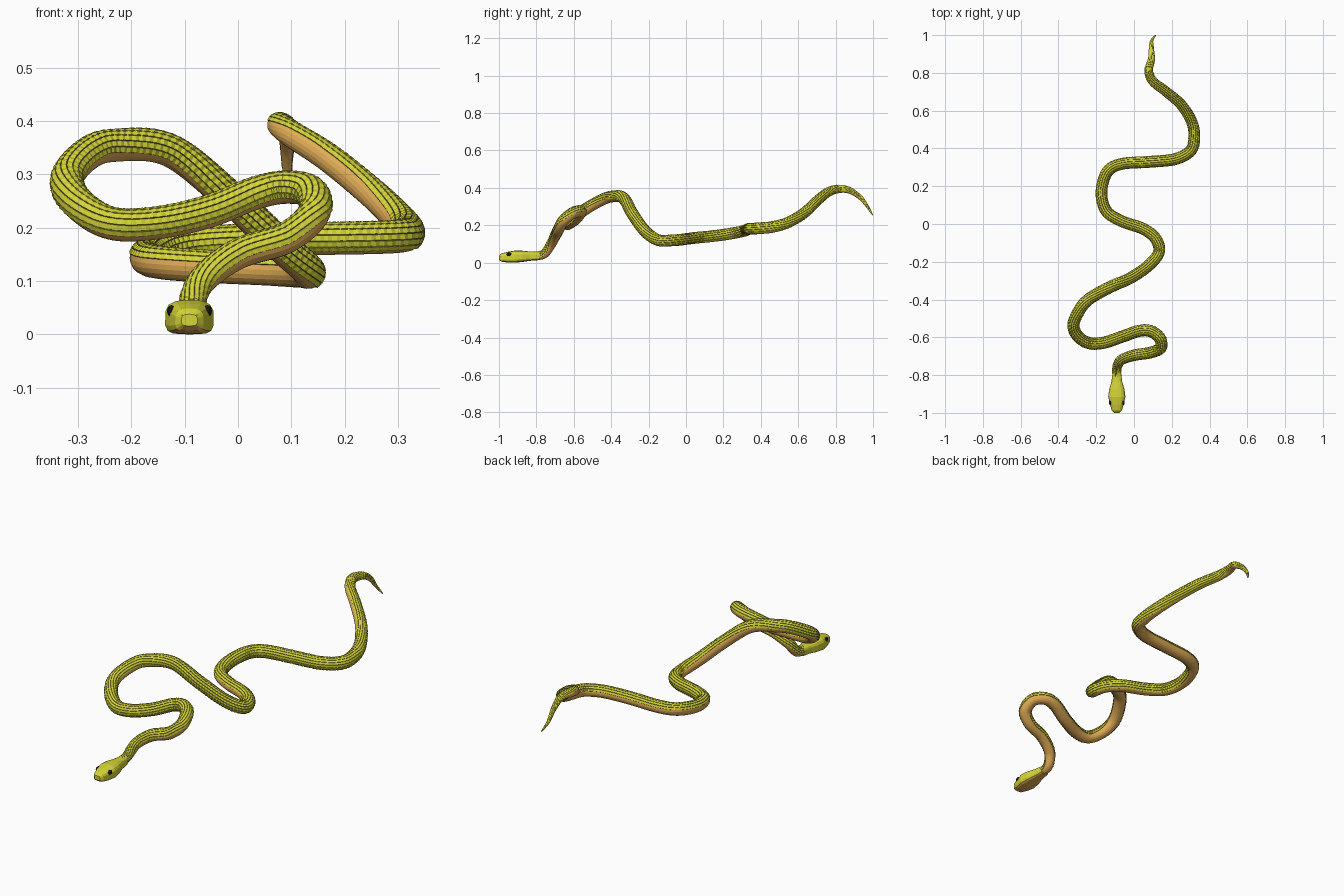
import bpy, bmesh
from math import cos, sin, pi, radians, copysign
from mathutils import Vector

cube = bpy.data.objects.get("Cube")
if cube:
    bpy.data.objects.remove(cube, do_unlink=True)


def material(name, colour):
    mat = bpy.data.materials.new(name)
    mat.use_nodes = True
    mat.diffuse_color = (*colour, 1)
    mat.node_tree.nodes["Principled BSDF"].inputs["Base Color"].default_value = (*colour, 1)
    return mat


GREEN = material("yellow_green_scales", (0.67, 0.67, 0.04))
OLIVE = material("dark_olive_gaps", (0.24, 0.24, 0.03))
TAN = material("tan_belly", (0.76, 0.42, 0.095))
BLACK = material("black_eyes", (0.008, 0.008, 0.008))


def finish(bm, name, mats):
    bmesh.ops.recalc_face_normals(bm, faces=bm.faces)
    mesh = bpy.data.meshes.new(name)
    bm.to_mesh(mesh)
    bm.free()
    for mat in mats:
        mesh.materials.append(mat)
    obj = bpy.data.objects.new(name, mesh)
    bpy.context.collection.objects.link(obj)


def loft(bm, rings, paint):
    """Skin a list of vertex rings; paint(column) picks the material."""
    rows = [[bm.verts.new(p) for p in ring] for ring in rings]
    count = len(rows[0])
    for i in range(len(rows) - 1):
        for j in range(count):
            k = (j + 1) % count
            face = bm.faces.new((rows[i][j], rows[i][k], rows[i + 1][k], rows[i + 1][j]))
            face.material_index = paint(j)
    bm.faces.new(rows[0])
    bm.faces.new(rows[-1])


def keyed(keys, u):
    """Linear interpolation through (position, value) pairs."""
    for (a, va), (b, vb) in zip(keys, keys[1:]):
        if u <= b:
            return va + (vb - va) * max(0, u - a) / (b - a)
    return keys[-1][1]


# Centre line from the neck to the tail tip
PATH = [Vector(p) for p in (
    (-.09, -.82, .035), (-.09, -.76, .045), (-.067, -.72, .1), (0, -.695, .15),
    (.09, -.68, .18), (.142, -.655, .225), (.137, -.605, .265), (.09, -.568, .275),
    (.03, -.565, .263), (-.06, -.595, .228), (-.16, -.628, .207), (-.24, -.63, .208),
    (-.3, -.59, .245), (-.32, -.53, .29), (-.285, -.45, .335), (-.235, -.395, .353),
    (-.13, -.335, .345), (-.02, -.285, .26), (.075, -.22, .17), (.13, -.15, .12),
    (.115, -.08, .118), (.05, -.027, .122), (-.06, .012, .127), (-.14, .06, .133),
    (-.17, .13, .14), (-.168, .21, .15), (-.135, .285, .163), (-.06, .32, .172),
    (.085, .33, .178), (.22, .345, .18), (.3, .39, .183), (.318, .46, .19),
    (.305, .54, .212), (.25, .63, .265), (.17, .7, .33), (.1, .755, .375),
    (.077, .81, .393), (.092, .87, .388), (.092, .93, .35), (.094, .97, .3),
    (.113, .998, .255))]
RADIUS = [(0, .022), (1, .024), (3, .029), (6, .031), (31, .031), (34, .027),
          (36, .023), (37, .018), (38, .013), (39, .008), (40, .003)]
# Banking of the belly along the centre line, in degrees
ROLL = [(0, 0), (2, 5), (4, 0), (6, -20), (10, -25), (13, -20), (15, 5), (17, 45),
        (19, 45), (21, 35), (25, 35), (27, 34), (31, 34), (33, 58), (35, 60),
        (37, 15), (40, 0)]
LAST = len(PATH) - 1


def spline(u):
    """Catmull-Rom point at index position u."""
    i = min(int(u), LAST - 1)
    t = u - i
    b, c = PATH[i], PATH[i + 1]
    a = PATH[i - 1] if i else 2 * b - c
    d = PATH[i + 2] if i + 2 <= LAST else 2 * c - b
    return b + .5 * t * (c - a + t * (2 * a - 5 * b + 4 * c - d + t * (3 * (b - c) + d - a)))


def even_steps(step):
    """Index positions spaced evenly along the centre line."""
    fine, found, travelled = 60, [0], 0
    for n in range(1, LAST * fine + 1):
        travelled += (spline(n / fine) - spline((n - 1) / fine)).length
        if travelled >= step:
            found.append(n / fine)
            travelled -= step
    return found + [LAST]


# Body section: a plain belly arc, then rows of raised scales with sunken gaps between
BELLY_FACES, BELLY_HALF = 8, 72
SCALE_ROWS, GAP = 10, 3.4
WIDTH = (360 - 2 * BELLY_HALF) / SCALE_ROWS
SECTION = [(BELLY_HALF * (2 * j / BELLY_FACES - 1), None) for j in range(BELLY_FACES + 1)]
for row in range(SCALE_ROWS):
    start = BELLY_HALF + row * WIDTH
    if row:
        SECTION.append((start, None))
    SECTION += [(start + GAP / 2, row), (start + WIDTH - GAP / 2, row)]


def body_ring(i, u):
    e = .01
    tangent = (spline(min(u + e, LAST)) - spline(max(u - e, 0))).normalized()
    side = Vector((0, 0, 1)).cross(tangent).normalized()
    up = tangent.cross(side)
    roll = radians(keyed(ROLL, u))
    down = side * sin(roll) - up * cos(roll)
    across = side * cos(roll) + up * sin(roll)
    ring = []
    for degrees, row in SECTION:
        a = radians(degrees)
        if row is None:
            flare = .97
        else:
            flare = (1, 1.06)[(i + row) % 2]
        ring.append(spline(u) + keyed(RADIUS, u) * flare * (down * cos(a) + across * sin(a)))
    return ring


def body_paint(j):
    if j < BELLY_FACES:
        return 2
    return 0 if (j - BELLY_FACES) % 3 == 1 else 1


bm = bmesh.new()
loft(bm, [body_ring(i, u) for i, u in enumerate(even_steps(.0075))], body_paint)
finish(bm, "body", [GREEN, OLIVE, TAN])

# Head: flat-bottomed sections as (y, half width, bottom, top)
HEAD_X = -.091
SECTIONS = [(-1, .015, .016, .038), (-.988, .027, .006, .049), (-.955, .037, .001, .058),
            (-.915, .046, 0, .065), (-.875, .041, .004, .064), (-.835, .029, .01, .06),
            (-.785, .022, .014, .058)]


def boxy(value, power):
    return copysign(abs(value) ** power, value)


def head_ring(y, half, low, high):
    ring = []
    for j in range(14):
        a = 2 * pi * (j + .5) / 14
        power = .7 if sin(a) > 0 else .5
        ring.append((HEAD_X + half * boxy(cos(a), power), y,
                     (low + high) / 2 + (high - low) / 2 * boxy(sin(a), power)))
    return ring


bm = bmesh.new()
loft(bm, [head_ring(*s) for s in SECTIONS], lambda j: 0)
bmesh.ops.recalc_face_normals(bm, faces=bm.faces)
for face in bm.faces:
    if face.normal.z < -.6:
        face.material_index = 1
finish(bm, "head", [GREEN, TAN])


def ellipsoid(name, centre, size, mat):
    bm = bmesh.new()
    bmesh.ops.create_uvsphere(bm, u_segments=12, v_segments=8, radius=1)
    bmesh.ops.scale(bm, vec=size, verts=bm.verts)
    bmesh.ops.translate(bm, vec=centre, verts=bm.verts)
    for face in bm.faces:
        face.smooth = True
    finish(bm, name, [mat])


# Eyes and nostrils on both sides
for label, s in (("left", 1), ("right", -1)):
    ellipsoid(label + "_eye", (HEAD_X + s * .034, -.945, .044), (.008, .014, .011), BLACK)
    ellipsoid(label + "_nostril", (HEAD_X + s * .013, -.995, .036), (.003, .004, .002), OLIVE)
